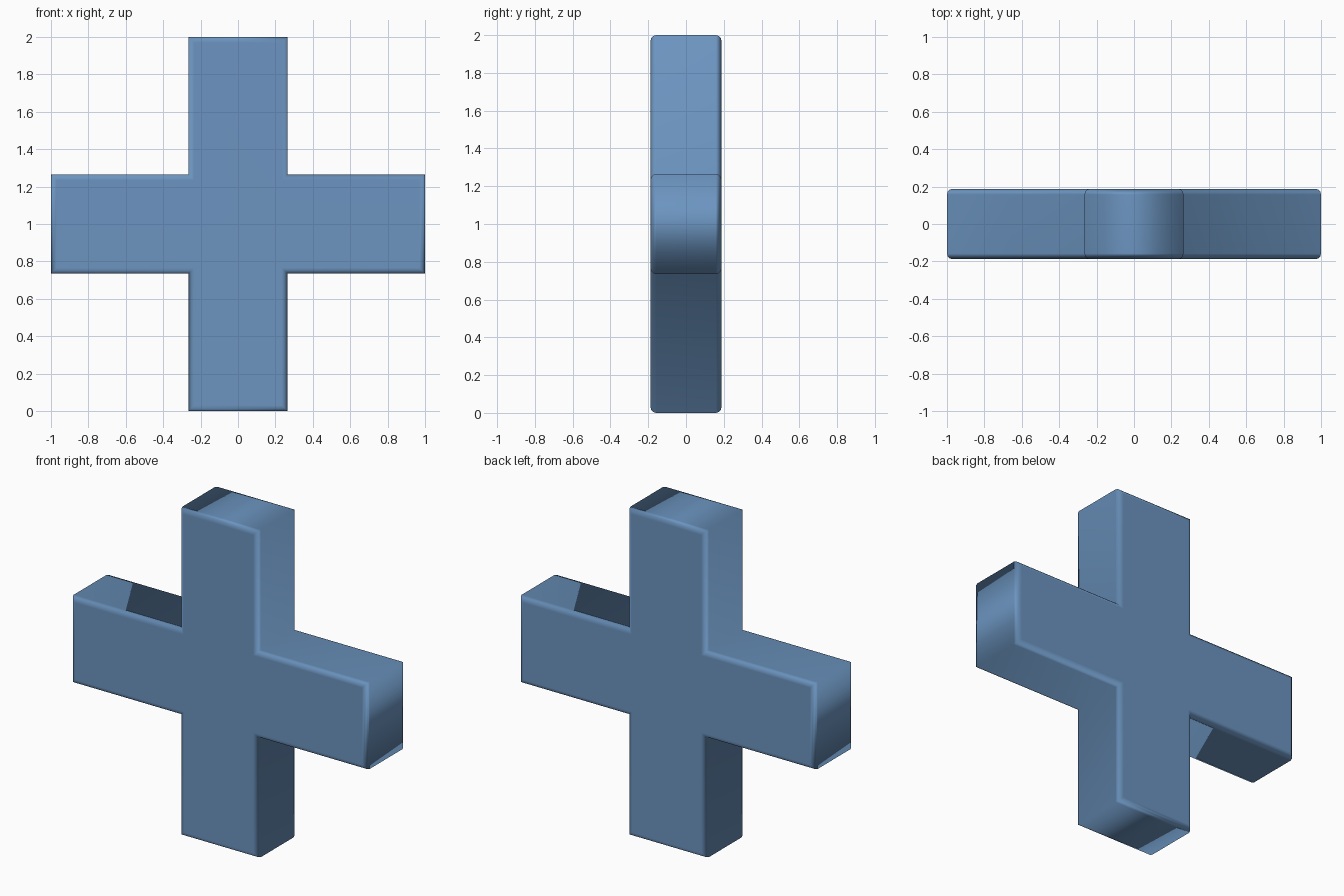
import bpy, bmesh
from math import sin, cos, pi

if "Cube" in bpy.data.objects:
    bpy.data.objects.remove(bpy.data.objects["Cube"])

W, L, D, R = 0.265, 1.0, 0.188, 0.03   # arm half width, reach, half depth, edge radius
SEG = 3                               # segments in the rounded rim


def plus_outline(inset):
    """Twelve corners of a plus shape, counter-clockwise seen from the front."""
    w, l = W - inset, L - inset
    quarter = [(l, -w), (l, w), (w, w)]
    pts = []
    for _ in range(4):
        pts += quarter
        quarter = [(-z, x) for x, z in quarter]
    return pts


# Rim section from the front face to the back face: (inset, y)
front = [(R * (1 - sin(i / SEG * pi / 2)), -D + R * (1 - cos(i / SEG * pi / 2)))
         for i in range(SEG + 1)]
section = front + [(d, -y) for d, y in reversed(front)]

# Cross body: stacked outlines joined by quads and capped at both ends
bm = bmesh.new()
rings = [[bm.verts.new((x, y, z + 1)) for x, z in plus_outline(d)] for d, y in section]
for a, b in zip(rings, rings[1:]):
    for i in range(12):
        j = (i + 1) % 12
        bm.faces.new((a[i], b[i], b[j], a[j]))
bm.faces.new(rings[0])
bm.faces.new(rings[-1][::-1])
bmesh.ops.recalc_face_normals(bm, faces=bm.faces)
for f in bm.faces:
    f.smooth = True
mesh = bpy.data.meshes.new("cross_body")
bm.to_mesh(mesh)
bm.free()
cross = bpy.data.objects.new("cross_body", mesh)
bpy.context.collection.objects.link(cross)

# Blue finish
blue = bpy.data.materials.new("blue")
blue.diffuse_color = (0.15, 0.30, 0.53, 1)
blue.use_nodes = True
blue.node_tree.nodes["Principled BSDF"].inputs["Base Color"].default_value = blue.diffuse_color
mesh.materials.append(blue)

# Soft shading that keeps the large front and back faces flat
cross.modifiers.new("weighted_normals", 'WEIGHTED_NORMAL')
